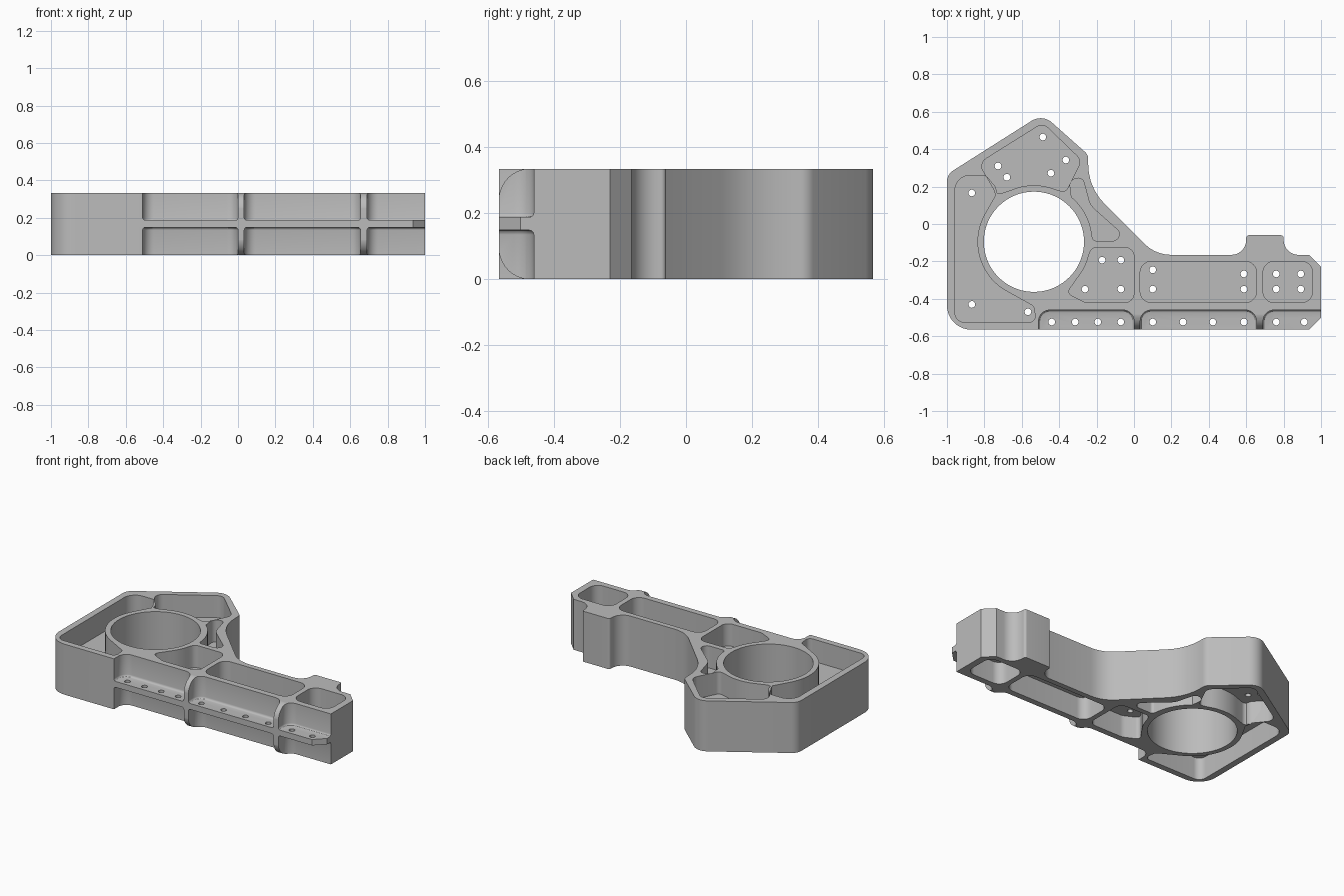
import bpy, bmesh
from math import cos, sin, tan, radians, pi, ceil
from mathutils import Vector

cube = bpy.data.objects.get("Cube")
if cube:
    bpy.data.objects.remove(cube, do_unlink=True)

HEIGHT = 0.333
WEB_LOW, WEB_TOP = 0.148, 0.187
FRONT = -0.565
BORE = (-0.535, -0.095)
RING = 0.302
# Each half of the plate: web surface and a level well outside the plate
HALVES = ((WEB_LOW, -0.1), (WEB_TOP, 0.45))


def rounded(corners):
    """Turn (x, y, radius) corners into a filleted outline."""
    out = []
    count = len(corners)
    for i, (x, y, r) in enumerate(corners):
        p = Vector((x, y))
        if not r:
            out.append(p)
            continue
        a = (Vector(corners[i - 1][:2]) - p).normalized()
        b = (Vector(corners[(i + 1) % count][:2]) - p).normalized()
        inner = a.angle(b)
        turn = pi - inner
        start = p + a * (r / tan(inner / 2))
        centre = p + (a + b).normalized() * (r / sin(inner / 2))
        spoke = start - centre
        sign = 1 if a.x * b.y - a.y * b.x < 0 else -1
        steps = max(2, ceil(turn / radians(9)))
        for k in range(steps + 1):
            t = sign * turn * k / steps
            out.append(centre + Vector((spoke.x * cos(t) - spoke.y * sin(t),
                                        spoke.x * sin(t) + spoke.y * cos(t))))
    return out


def arc(centre, r, start, end, steps=10):
    """Plain points along an arc, in degrees."""
    angles = [radians(start + (end - start) * k / steps) for k in range(steps + 1)]
    return [(centre[0] + r * cos(t), centre[1] + r * sin(t), 0) for t in angles]


def circle(centre, r, steps):
    return arc(centre, r, 0, 360, steps)[:-1]


def box_corners(x0, x1, y0, y1, r):
    return [(x0, y0, r), (x1, y0, r), (x1, y1, r), (x0, y1, r)]


def flat(u, v, w):
    return (u, v, w)


def along_x(u, v, w):
    return (w, u, v)


def add_loft(bm, levels, place=flat):
    """Closed solid through (outline, level) rings of equal point count."""
    rings = [[bm.verts.new(place(p[0], p[1], w)) for p in outline]
             for outline, w in levels]
    bm.faces.new(rings[0][::-1])
    bm.faces.new(rings[-1])
    for low, high in zip(rings, rings[1:]):
        for i in range(len(low)):
            bm.faces.new((low[i - 1], low[i], high[i], high[i - 1]))


def add_prism(bm, outline, low, high, place=flat):
    add_loft(bm, [(outline, low), (outline, high)], place)


def finish(name, bm):
    bmesh.ops.recalc_face_normals(bm, faces=bm.faces[:])
    mesh = bpy.data.meshes.new(name)
    bm.to_mesh(mesh)
    bm.free()
    obj = bpy.data.objects.new(name, mesh)
    bpy.context.scene.collection.objects.link(obj)
    return obj


def cut(body, bm):
    """Subtract, taking the first solver that really adds cut faces."""
    cutter = finish("cutter", bm)
    cutter.hide_render = True
    mod = body.modifiers.new("cut", 'BOOLEAN')
    mod.operation = 'DIFFERENCE'
    mod.object = cutter
    for solver in ('MANIFOLD', 'EXACT', 'FLOAT'):
        mod.solver = solver
        bpy.context.view_layer.update()
        graph = bpy.context.evaluated_depsgraph_get()
        result = bpy.data.meshes.new_from_object(body.evaluated_get(graph))
        if len(result.polygons) > len(body.data.polygons):
            body.data = result
            break
    body.modifiers.clear()
    bpy.data.objects.remove(cutter, do_unlink=True)


# Solid plate outline
outline = rounded([
    (-1, FRONT, 0.13), (0.935, FRONT, 0), (1, -0.5, 0), (1, -0.23, 0),
    (0.935, -0.165, 0), (0.8, -0.165, 0.08), (0.8, -0.06, 0.015),
    (0.6, -0.06, 0.015), (0.6, -0.165, 0.08), (0.115, -0.165, 0.2),
    (-0.245, 0.195, 0.3), (-0.245, 0.37, 0.05), (-0.49, 0.588, 0.09),
    (-1, 0.265, 0.07)])
bm = bmesh.new()
add_prism(bm, outline, 0, HEIGHT)
body = finish("bracket_body", bm)

# Lightening pockets on both sides of the central web
back_pocket = [(-0.83, 0.325, 0.05), (-0.735, 0.155, 0.04),
               *arc(BORE, RING, 112, 68),
               (-0.365, 0.17, 0.03), (-0.28, 0.34, 0.05), (-0.487, 0.54, 0.05)]
side_pocket = [(-0.957, 0.26, 0.08), (-0.957, -0.525, 0.05),
               (-0.525, -0.525, 0.03), (-0.535, -0.44, 0.03),
               *arc(BORE, RING, 239, 150, 16),
               (-0.725, 0.18, 0.05), (-0.79, 0.26, 0.05)]
slim_pocket = [(-0.345, 0.235, 0.035), (-0.275, 0.25, 0.03),
               (-0.235, 0.1, 0.1), (-0.055, -0.06, 0.035),
               (-0.105, -0.09, 0.02), (-0.22, -0.09, 0.02),
               *arc(BORE, RING + 0.01, 10, 50)]
corner_pocket = [(-0.225, -0.125, 0.04), (0, -0.125, 0.05),
                 (0, -0.42, 0.05), (-0.26, -0.42, 0.07),
                 (-0.36, -0.37, 0.025), *arc(BORE, RING, -38, -14, 6)]
arm_pocket = box_corners(0.033, 0.655, -0.42, -0.2, 0.06)
tip_pocket = box_corners(0.69, 0.955, -0.42, -0.2, 0.06)

bm = bmesh.new()
for pocket in (back_pocket, side_pocket, slim_pocket, corner_pocket,
               arm_pocket, tip_pocket):
    for web, outside in HALVES:
        add_prism(bm, rounded(pocket), web, outside)
cut(body, bm)

# Open shelves along the front, with a small fillet at the web
FILLET = 0.014
bm = bmesh.new()
for x0, x1 in ((-0.51, 0), (0.033, 0.655), (0.69, 1.2)):
    for web, outside in HALVES:
        away = 1 if outside > web else -1
        levels = []
        for step in range(4):
            t = step * pi / 6
            d = FILLET * (1 - sin(t))
            back, r = -0.46 - d, 0.06 - d
            shelf = [(x0 + d, -0.7, 0), (x1 - d, -0.7, 0),
                     (x1 - d, back, r), (x0 + d, back, r)]
            levels.append((rounded(shelf), web + away * FILLET * (1 - cos(t))))
        levels.append((levels[-1][0], outside))
        add_loft(bm, levels)
cut(body, bm)

# Rounded front corners of the two ribs
RIB = 0.095
OVERLAP = 0.001
MID = HEIGHT / 2
bm = bmesh.new()
for side in (1, -1):
    edge, rise = FRONT + RIB - OVERLAP, MID - RIB + OVERLAP
    profile = [(-0.7, rise), *arc((edge, rise), RIB, 180, 90),
               (edge, 0.3), (-0.7, 0.3)]
    profile = [(p[0], MID + side * p[1]) for p in profile]
    add_prism(bm, profile, -0.2, 0.8, along_x)
cut(body, bm)

# Main bore and the small drilled holes through the web
hole_rows = {
    -0.524: (-0.44, -0.315, -0.193, -0.07, 0.1, 0.262, 0.422, 0.588, 0.76, 0.91),
    -0.348: (-0.262, -0.07, 0.1, 0.588, 0.76, 0.892),
    -0.267: (0.588, 0.76, 0.892),
    -0.245: (0.1,), -0.193: (-0.171, -0.07),
    -0.43: (-0.867,), -0.47: (-0.567,), 0.166: (-0.867,),
    0.465: (-0.487,), 0.31: (-0.727,), 0.25: (-0.68,),
    0.342: (-0.364,), 0.272: (-0.444,),
}
bm = bmesh.new()
add_prism(bm, circle(BORE, 0.268, 72), -0.1, 0.45)
for y, row in hole_rows.items():
    for x in row:
        add_prism(bm, circle((x, y), 0.018, 16), 0.1, 0.24)
cut(body, bm)

# Plain machined grey finish
metal = bpy.data.materials.new("machined_grey")
metal.use_nodes = True
grey = (0.5, 0.5, 0.5, 1)
metal.diffuse_color = grey
metal.node_tree.nodes["Principled BSDF"].inputs["Base Color"].default_value = grey
body.data.materials.clear()
body.data.materials.append(metal)

bpy.ops.object.select_all(action='DESELECT')
body.select_set(True)
bpy.context.view_layer.objects.active = body
bpy.ops.object.shade_smooth_by_angle(angle=radians(30))
